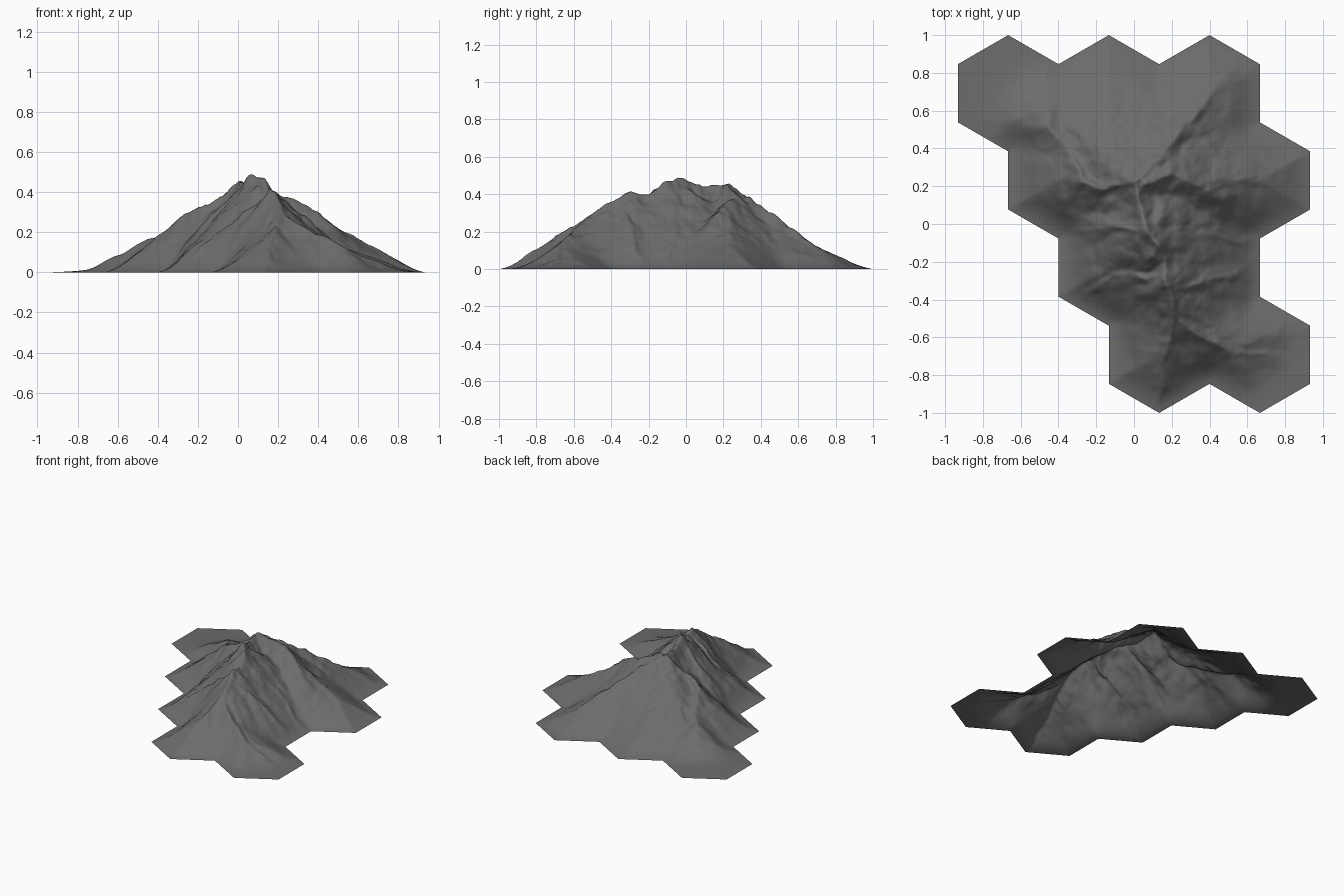
import bpy, bmesh, math
from mathutils import Vector, noise

if "Cube" in bpy.data.objects:
    bpy.data.objects.remove(bpy.data.objects["Cube"])

R = 2 / 6.5                 # hexagon radius
W = R * math.sqrt(3)        # hexagon width
N = 26                      # subdivisions per hexagon side

# Footprint: rows of pointy-topped hexagon tiles (first centre in half widths, count)
rows = [(-2.5, 3), (-1.5, 3), (-0.5, 2), (0.5, 2)]
centres = [Vector(((s / 2 + i) * W, (1.5 - r) * 1.5 * R))
           for r, (s, n) in enumerate(rows) for i in range(n)]


def corners(c):
    return [c + Vector((math.cos(math.radians(30 + 60 * k)),
                        math.sin(math.radians(30 + 60 * k)))) * R for k in range(6)]


# Outline edges are those used by one hexagon only
edge_use = {}
for c in centres:
    p = corners(c)
    for k in range(6):
        a, b = p[k], p[(k + 1) % 6]
        m = (a + b) / 2
        edge_use.setdefault((round(m.x, 3), round(m.y, 3)), []).append((a, b))
outline = [e[0] for e in edge_use.values() if len(e) == 1]

# Ridge lines as (x, y, height)
ridges = [
    # main spine, second summit to the southern nose
    [(-.01, .22, .45), (.02, .1, .43), (.06, -.03, .485), (.12, -.12, .46), (.17, -.2, .39),
     (.16, -.3, .42), (.2, -.4, .36), (.22, -.5, .3), (.2, -.6, .23), (.16, -.75, .13), (.12, -.93, .03)],
    # north-west, north-east and east arms
    [(-.01, .22, .45), (-.15, .18, .33), (-.26, .23, .29), (-.36, .42, .185), (-.46, .52, .165), (-.62, .6, .05)],
    [(-.01, .22, .45), (.1, .33, .39), (.25, .5, .27), (.42, .7, .12)],
    [(.05, .23, .44), (.2, .25, .39), (.38, .2, .32), (.52, .22, .21), (.68, .25, .115), (.82, .25, .03)],
    # south-east arm
    [(.22, -.5, .3), (.36, -.6, .21), (.52, -.68, .12), (.7, -.7, .05)],
    # side spurs
    [(.06, -.03, .48), (-.12, -.01, .3), (-.3, -.04, .09)],
    [(.15, -.28, .4), (-.02, -.26, .27), (-.24, -.34, .08)],
    [(.1, -.05, .46), (.28, -.02, .29), (.4, -.06, .2), (.58, -.1, .07)],
    [(.2, -.36, .36), (.35, -.32, .26), (.54, -.26, .1)],
]
segments = [(Vector(a), Vector(b)) for r in ridges for a, b in zip(r, r[1:])]


def closest(p, a, b):
    """Distance to a segment in plan, and the fraction along it."""
    dx, dy = b.x - a.x, b.y - a.y
    t = ((p.x - a.x) * dx + (p.y - a.y) * dy) / (dx * dx + dy * dy)
    t = min(1, max(0, t))
    return math.hypot(p.x - a.x - dx * t, p.y - a.y - dy * t), t


def height(x, y):
    de = min(closest(Vector((x, y)), a, b)[0] for a, b in outline)
    if de < 1e-4:
        return 0
    # Small wobble so that ridges look weathered
    q = Vector((x * 6, y * 6, 0))
    wob = noise.noise_vector(q) * 0.025 + noise.noise_vector(q * 3) * 0.01
    p = Vector((x + wob.x, y + wob.y))
    h = -1
    for a, b in segments:
        dr, t = closest(p, a, b)
        z = a.z + (b.z - a.z) * t
        # Falls to the outline near it, at a natural slope elsewhere
        h = max(h, min(z * (de / (de + dr)) ** 1.25, z - 0.58 * dr))
    h = 0.5 * (h + math.sqrt(h * h + 0.0015))   # soft foot where slopes reach the ground
    toe = min(1, de / 0.17)
    toe = toe * (2 - toe)
    rough = noise.fractal(Vector((x * 9, y * 9, 3)), 0.7, 2.0, 5)
    return max(0, h * toe * (1.02 + 0.06 * rough))


# Terrain sheet: triangulated hexagons, welded together
bm = bmesh.new()
for c in centres:
    p = corners(c)
    for k in range(6):
        u, v = (p[k] - c) / N, (p[(k + 1) % 6] - c) / N
        grid = {}
        for i in range(N + 1):
            for j in range(N + 1 - i):
                grid[i, j] = bm.verts.new((c + u * i + v * j).to_3d())
        for i in range(N):
            for j in range(N - i):
                bm.faces.new((grid[i, j], grid[i + 1, j], grid[i, j + 1]))
                if i + j < N - 1:
                    bm.faces.new((grid[i + 1, j], grid[i + 1, j + 1], grid[i, j + 1]))
bmesh.ops.remove_doubles(bm, verts=bm.verts, dist=1e-4)
for v in bm.verts:
    v.co.z = height(v.co.x, v.co.y)

# Light erosion: average heights with neighbours, edge stays on the ground
new = {v: 0.5 * v.co.z + 0.5 * sum(e.other_vert(v).co.z for e in v.link_edges) / len(v.link_edges)
       for v in bm.verts if not v.is_boundary}
for v, z in new.items():
    v.co.z = z

mesh = bpy.data.meshes.new("mountain_terrain")
bm.to_mesh(mesh)
bm.free()
mesh.shade_smooth()

# Dark rock colour
rock = bpy.data.materials.new("dark_rock")
rock.diffuse_color = (0.15, 0.15, 0.15, 1)
rock.use_nodes = True
rock.node_tree.nodes["Principled BSDF"].inputs["Base Color"].default_value = rock.diffuse_color
mesh.materials.append(rock)

mountain = bpy.data.objects.new("mountain_terrain", mesh)
bpy.context.collection.objects.link(mountain)
